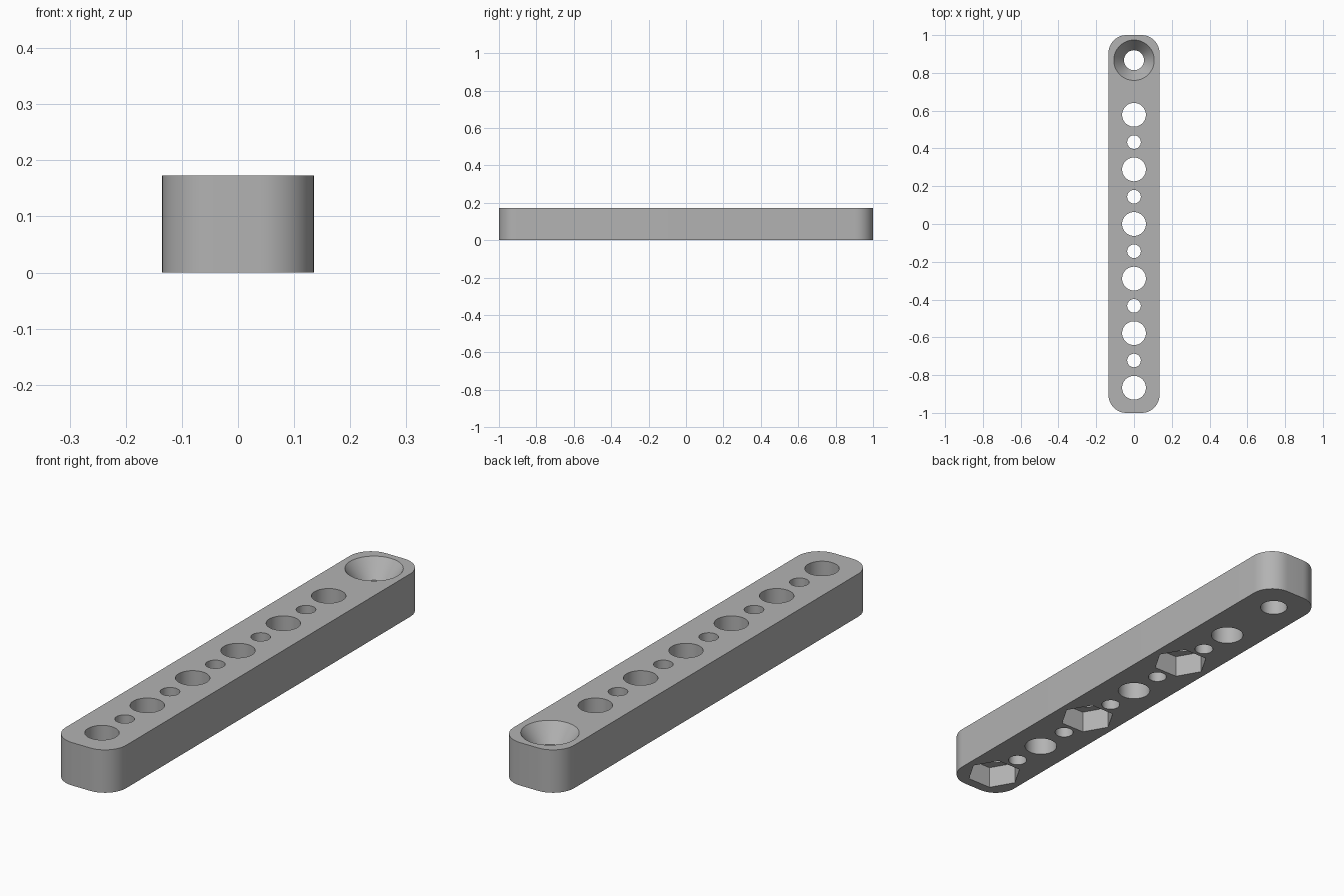
import bpy, bmesh, math

if "Cube" in bpy.data.objects:
    bpy.data.objects.remove(bpy.data.objects["Cube"])

HALF_W, HALF_L, HEIGHT, CORNER = 0.135, 1.0, 0.173, 0.095
PITCH = 0.289
END_Y = 3 * PITCH            # centre of the countersunk end hole

grey = bpy.data.materials.new("plain grey")
grey.diffuse_color = (0.45, 0.45, 0.45, 1)
grey.use_nodes = True
grey.node_tree.nodes["Principled BSDF"].inputs["Base Color"].default_value = grey.diffuse_color


def circle(cx, cy, r, n, start=0.0):
    return [(cx + r * math.cos(start + 2 * math.pi * i / n),
             cy + r * math.sin(start + 2 * math.pi * i / n)) for i in range(n)]


def loft(bm, sections):
    """Closed solid through (outline, z) sections listed bottom to top."""
    rings = [[bm.verts.new((x, y, z)) for x, y in pts] for pts, z in sections]
    bm.faces.new(rings[0][::-1])
    bm.faces.new(rings[-1])
    n = len(rings[0])
    for a, b in zip(rings, rings[1:]):
        for i in range(n):
            j = (i + 1) % n
            bm.faces.new((a[i], a[j], b[j], b[i]))


def make_object(name, bm):
    mesh = bpy.data.meshes.new(name)
    bm.to_mesh(mesh)
    bm.free()
    mesh.materials.append(grey)
    ob = bpy.data.objects.new(name, mesh)
    bpy.context.collection.objects.link(ob)
    return ob


# Bar with rounded corners
outline = []
for q, (sx, sy) in enumerate([(1, 1), (-1, 1), (-1, -1), (1, -1)]):
    cx, cy = sx * (HALF_W - CORNER), sy * (HALF_L - CORNER)
    for i in range(13):
        a = (q + i / 12) * math.pi / 2
        outline.append((cx + CORNER * math.cos(a), cy + CORNER * math.sin(a)))
bm = bmesh.new()
loft(bm, [(outline, 0), (outline, HEIGHT)])
bar = make_object("drilled_bar", bm)

# Round holes: alternating large and small, plus the countersunk end hole
bm = bmesh.new()
for k in range(6):
    y = (2 - k) * PITCH
    big = circle(0, y, 0.063, 64)
    loft(bm, [(big, -0.1), (big, HEIGHT + 0.1)])
    if k < 5:
        small = circle(0, y - PITCH / 2, 0.036, 48)
        loft(bm, [(small, -0.1), (small, HEIGHT + 0.1)])
neck, rim = circle(0, END_Y, 0.053, 64), circle(0, END_Y, 0.107, 64)
loft(bm, [(neck, -0.1), (neck, HEIGHT - 0.072), (rim, HEIGHT), (rim, HEIGHT + 0.1)])
holes = make_object("hole_cutter", bm)

# Hexagonal nut pockets under every second large hole
bm = bmesh.new()
for k in (1, 3, 5):
    hexagon = circle(0, (2 - k) * PITCH, 0.107, 6)
    loft(bm, [(hexagon, -0.1), (hexagon, 0.09)])
pockets = make_object("nut_pocket_cutter", bm)

# Cut the bar and bake the result
for cutter in (holes, pockets):
    mod = bar.modifiers.new(cutter.name, 'BOOLEAN')
    mod.operation, mod.solver, mod.object = 'DIFFERENCE', 'EXACT', cutter
    cutter.hide_render = True
bpy.context.view_layer.update()
cut = bpy.data.meshes.new_from_object(bar.evaluated_get(bpy.context.evaluated_depsgraph_get()))
bar.modifiers.clear()
bar.data = cut
for cutter in (holes, pockets):
    bpy.data.objects.remove(cutter)

# Smooth the curved walls, keep rims sharp
bpy.ops.object.select_all(action='DESELECT')
bar.select_set(True)
bpy.context.view_layer.objects.active = bar
bpy.ops.object.shade_smooth_by_angle(angle=math.radians(30))
